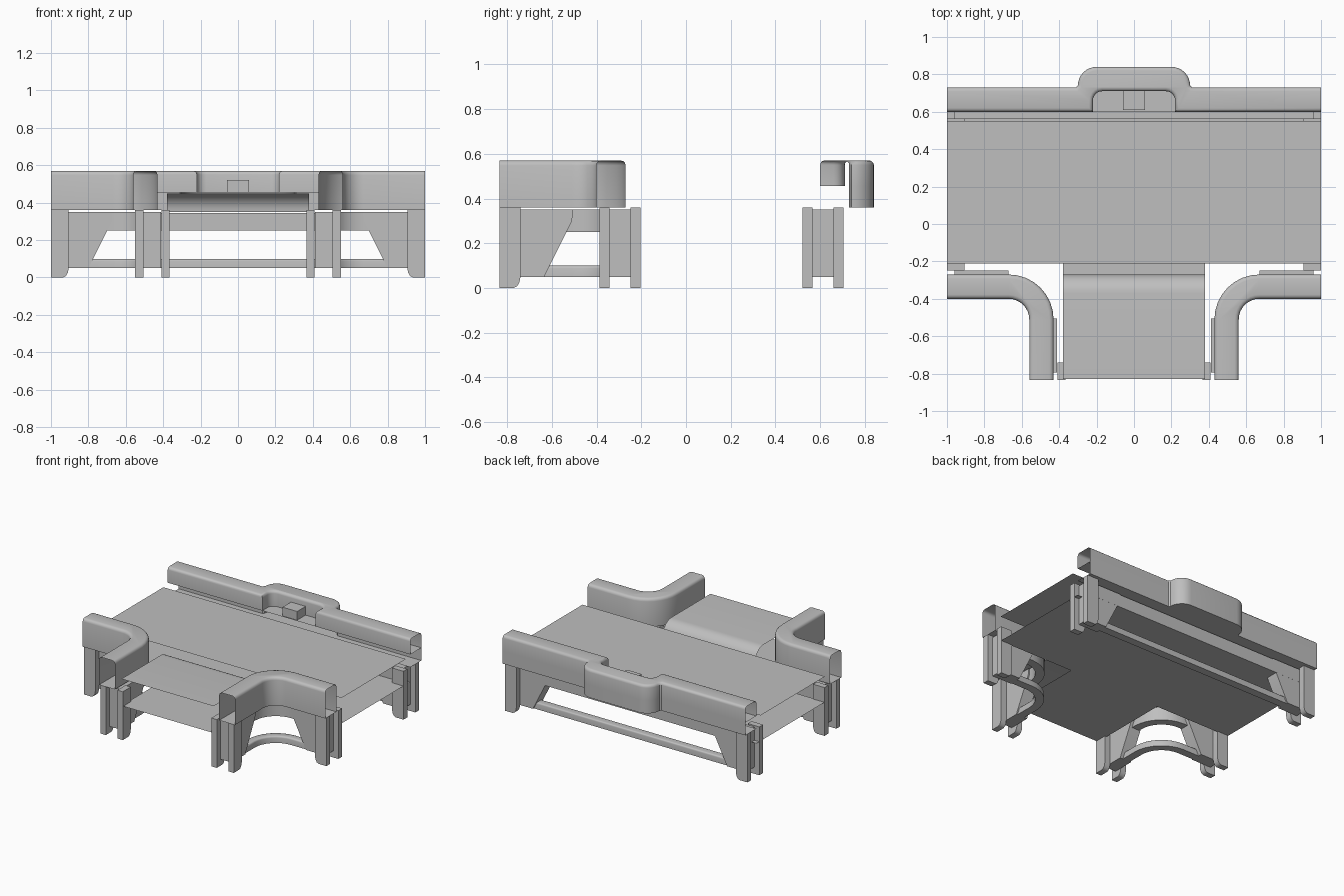
import bpy, bmesh, math

cube = bpy.data.objects.get("Cube")
if cube:
    bpy.data.objects.remove(cube)

grey = bpy.data.materials.new("plain_grey")
grey.use_nodes = True
COLOUR = (0.52, 0.52, 0.52, 1)
grey.diffuse_color = COLOUR
grey.node_tree.nodes["Principled BSDF"].inputs["Base Color"].default_value = COLOUR


def finish(name, bm, smooth=True):
    mesh = bpy.data.meshes.new(name)
    bm.to_mesh(mesh)
    bm.free()
    mesh.materials.append(grey)
    obj = bpy.data.objects.new(name, mesh)
    bpy.context.collection.objects.link(obj)
    if smooth:
        bpy.ops.object.select_all(action='DESELECT')
        obj.select_set(True)
        bpy.context.view_layer.objects.active = obj
        bpy.ops.object.shade_smooth_by_angle(angle=math.radians(35))
    return obj


def at_end(vert):
    return abs(vert.co.x) > 0.999 or vert.co.y < -0.834


def prism(name, plan, z0, z1, bevel=0, open_ends=False):
    """Extrude a plan outline upward, round its top rim, optionally leave its ends open."""
    bm = bmesh.new()
    bottom = [bm.verts.new((x, y, z0)) for x, y in plan]
    top = [bm.verts.new((x, y, z1)) for x, y in plan]
    bm.faces.new(bottom)
    cap = bm.faces.new(top)
    for i in range(len(plan)):
        j = (i + 1) % len(plan)
        bm.faces.new((bottom[i], bottom[j], top[j], top[i]))
    bmesh.ops.recalc_face_normals(bm, faces=bm.faces)
    if bevel:
        rim = [e for e in cap.edges if not all(at_end(v) for v in e.verts)]
        bmesh.ops.bevel(bm, geom=rim, offset=bevel, segments=3, profile=0.5, affect='EDGES')
    if open_ends:
        ends = [f for f in bm.faces if all(at_end(v) for v in f.verts)]
        bmesh.ops.delete(bm, geom=ends, context='FACES')
    return finish(name, bm)


def arc(cx, cy, r, a0, a1, n=8):
    angles = [math.radians(a0 + (a1 - a0) * i / n) for i in range(n + 1)]
    return [(cx + r * math.cos(a), cy + r * math.sin(a)) for a in angles]


def corner_band(side, r0, r1, inset=0):
    """Plan of a strip running in from the side, then turning to the front."""
    cx, cy, tip, end = 0.67, -0.51, 1 - inset, -0.835 + inset
    outer = [(tip, cy + r1)] + arc(cx, cy, r1, 90, 180) + [(cx - r1, end)]
    inner = [(cx - r0, end)] + arc(cx, cy, r0, 180, 90) + [(tip, cy + r0)]
    return [(side * x, y) for x, y in outer + inner]


def upright(name, profile, origin, inward, v0, v1):
    """Extrude a (distance inward, height) profile across the wall direction."""
    bm = bmesh.new()
    ox, oy = origin
    dx, dy = inward
    rings = [[bm.verts.new((ox + dx * u - dy * v, oy + dy * u + dx * v, z))
              for u, z in profile] for v in (v0, v1)]
    for ring in rings:
        bm.faces.new(ring)
    for i in range(len(profile)):
        j = (i + 1) % len(profile)
        bm.faces.new((rings[0][i], rings[0][j], rings[1][j], rings[1][i]))
    bmesh.ops.recalc_face_normals(bm, faces=bm.faces)
    finish(name, bm)


def sheet(name, outline, z):
    bm = bmesh.new()
    bm.faces.new([bm.verts.new((x, y, z)) for x, y in outline])
    finish(name, bm, False)


def rect(x0, x1, y0, y1):
    return [(x0, y0), (x1, y0), (x1, y1), (x0, y1)]


# Thin road decks and the underside sheet
sheet("main_deck", rect(-1, 1, -0.21, 0.55), 0.44)
sheet("underside", [(-0.38, -0.83), (0.38, -0.83), (0.38, -0.21), (1, -0.21),
                    (1, 0.6), (-1, 0.6), (-1, -0.21), (-0.38, -0.21)], 0.25)

# Branch deck, curling down where it meets the main deck
bm = bmesh.new()
path = [(-0.83, 0.45)] + arc(-0.37, 0.35, 0.1, 90, 0)
rows = [[bm.verts.new((x, y, z)) for x in (-0.38, 0.38)] for y, z in path]
for a, b in zip(rows, rows[1:]):
    bm.faces.new((a[0], a[1], b[1], b[0]))
finish("branch_deck", bm)

# Back parapet with an outward bulge and an inner recess
bulge = [(1, 0.73), (0.31, 0.73)] + arc(0.2, 0.74, 0.1, 0, 90)
bulge += [(-x, y) for x, y in reversed(bulge)]
recess = [(-0.22, 0.6)] + arc(-0.17, 0.66, 0.05, 180, 90, 5)
recess += [(-x, y) for x, y in reversed(recess)]
prism("back_parapet_base", [(-1, 0.6), (1, 0.6)] + bulge, 0.36, 0.455, open_ends=True)
prism("back_parapet", [(-1, 0.6)] + recess + [(1, 0.6)] + bulge, 0.455, 0.57,
      bevel=0.02, open_ends=True)
prism("recess_block", rect(-0.06, 0.06, 0.61, 0.71), 0.455, 0.52)

# Back wall beam and rail
prism("back_beam", rect(-0.96, 0.96, 0.565, 0.66), 0.25, 0.345)
prism("back_rail", rect(-0.94, 0.94, 0.59, 0.65), 0.05, 0.1, bevel=0.012)

# Legs: two fins around a web that widens into a sloped gusset
fin = [(0, 0), (0.065, 0), (0.08, 0.008), (0.09, 0.025), (0.095, 0.05), (0.095, 0.36), (0, 0.36)]
web = [(0.04, 0.05), (0.2, 0.05), (0.325, 0.3), (0.33, 0.35), (0.04, 0.35)]


def leg(name, origin, inward):
    upright(name + "_web", web, origin, inward, -0.047, 0.047)
    for label, v in (("fin_a", -0.0925), ("fin_b", 0.0475)):
        upright(name + "_" + label, fin, origin, inward, v, v + 0.045)


for side, label in ((-1, "right"), (1, "left")):
    prism(label + "_corner_parapet", corner_band(side, 0.11, 0.24), 0.36, 0.57,
          bevel=0.022, open_ends=True)
    prism(label + "_corner_beam", corner_band(side, 0.175, 0.238, 0.05), 0.25, 0.35)
    prism(label + "_corner_rail", corner_band(side, 0.175, 0.235, 0.06), 0.05, 0.1, bevel=0.012)
    leg(label + "_side_leg", (side, -0.295), (-side, 0))
    leg(label + "_branch_leg", (side * 0.4575, -0.835), (0, 1))
    leg(label + "_back_leg", (side, 0.6125), (-side, 0))
